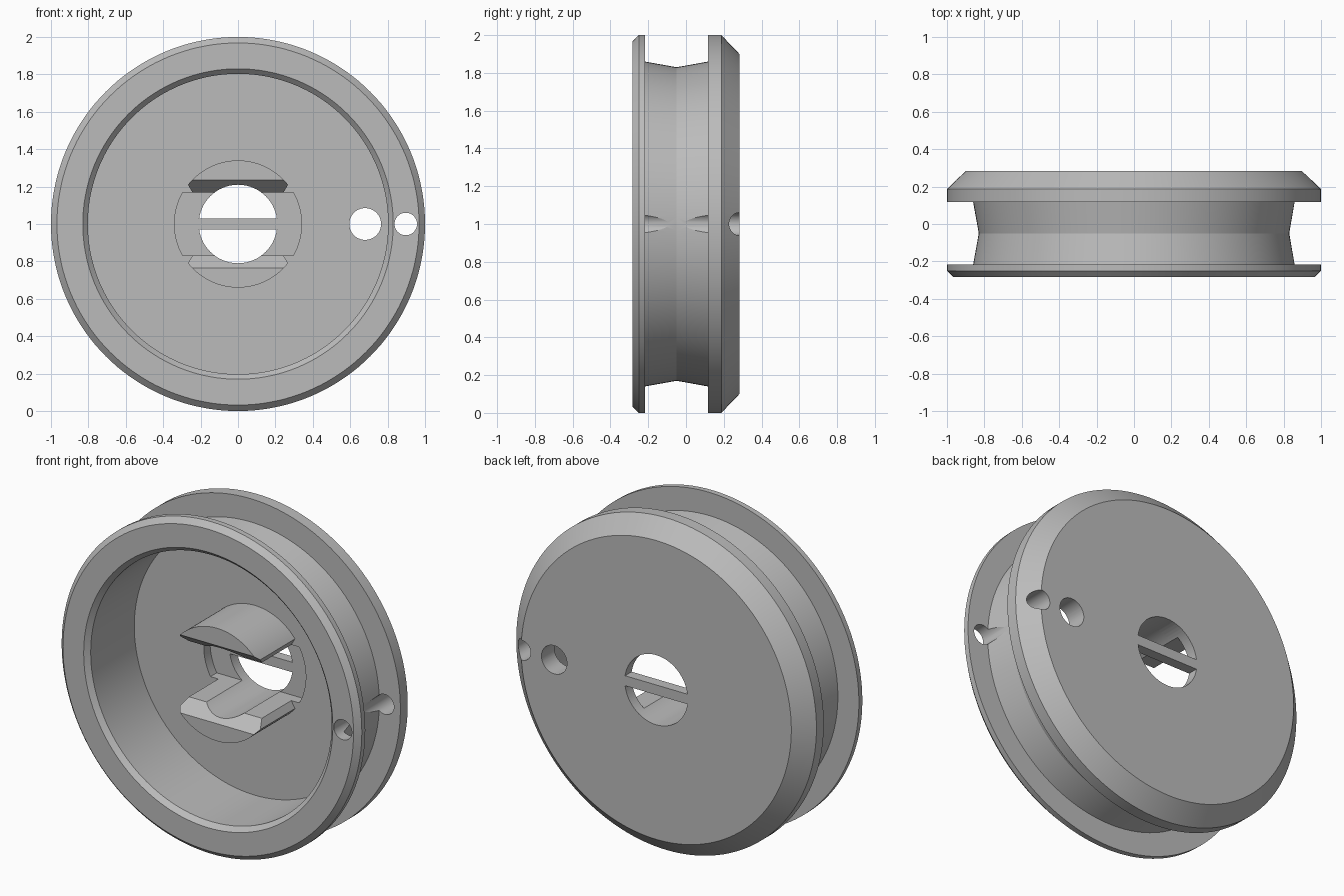
import bpy, bmesh, math
from mathutils import Vector

if "Cube" in bpy.data.objects:
    bpy.data.objects.remove(bpy.data.objects["Cube"])

grey = bpy.data.materials.new("plain_grey")
grey.use_nodes = True
grey.diffuse_color = (0.5, 0.5, 0.5, 1)
grey.node_tree.nodes["Principled BSDF"].inputs["Base Color"].default_value = (0.5, 0.5, 0.5, 1)

AXIS = 1.0          # height of the wheel axis
FRONT, BACK = -0.283, 0.283
FLOOR, RECESS = 0.16, 0.22
HUB, BORE, SLOT = 0.34, 0.21, 0.168


def finish(name, bm):
    bmesh.ops.recalc_face_normals(bm, faces=bm.faces)
    mesh = bpy.data.meshes.new(name)
    bm.to_mesh(mesh)
    bm.free()
    mesh.materials.append(grey)
    obj = bpy.data.objects.new(name, mesh)
    bpy.context.collection.objects.link(obj)
    obj.location.z = AXIS
    return obj


def arc(radius, start, end, steps, cx=0):
    """Points (x, z) along an arc, angles in radians."""
    return [(cx + radius * math.cos(start + (end - start) * i / steps),
             radius * math.sin(start + (end - start) * i / steps)) for i in range(steps + 1)]


def prism_mesh(points, y0, y1):
    bm = bmesh.new()
    face = bm.faces.new([bm.verts.new((x, y0, z)) for x, z in points])
    ext = bmesh.ops.extrude_face_region(bm, geom=[face])
    moved = [g for g in ext["geom"] if isinstance(g, bmesh.types.BMVert)]
    bmesh.ops.translate(bm, verts=moved, vec=(0, y1 - y0, 0))
    return bm


def cut(obj, points, y0, y1):
    """Subtract a prism running along y."""
    cutter = finish("cutter", prism_mesh(points, y0, y1))
    cutter.hide_render = True
    mod = obj.modifiers.new("cut", "BOOLEAN")
    mod.operation = "DIFFERENCE"
    mod.solver = "EXACT"
    mod.object = cutter
    select(obj)
    bpy.ops.object.modifier_apply(modifier=mod.name)
    bpy.data.objects.remove(cutter)


def select(obj):
    bpy.ops.object.select_all(action="DESELECT")
    obj.select_set(True)
    bpy.context.view_layer.objects.active = obj


def circle(radius, cx=0):
    return arc(radius, 0, math.tau, 64, cx)[:-1]


def smooth(obj):
    select(obj)
    bpy.ops.object.shade_smooth_by_angle(angle=math.radians(15))


# Wheel body: lathed section (radius, y) with a V groove and a deep front cup
section = [(0, BACK), (0.9, BACK), (1, 0.187), (1, 0.117), (0.86, 0.117),
           (0.83, -0.05), (0.86, -0.217), (1, -0.217), (1, -0.25),
           (0.968, FRONT), (0.83, FRONT), (0.803, -0.255), (0.803, FLOOR), (0, FLOOR)]
bm = bmesh.new()
verts = [bm.verts.new((r, y, 0)) for r, y in section]
edges = [bm.edges.new(pair) for pair in zip(verts, verts[1:])]
bmesh.ops.spin(bm, geom=verts + edges, cent=(0, 0, 0), axis=(0, 1, 0),
               angle=math.tau, steps=144, use_duplicate=False)
bmesh.ops.remove_doubles(bm, verts=bm.verts, dist=0.0005)
wheel = finish("wheel_body", bm)

# Side recesses around the hub, centre bore, finger hole and rim pin hole
a = math.asin(SLOT / HUB)
cut(wheel, arc(HUB, -a, a, 16) + arc(HUB, math.pi - a, math.pi + a, 16), 0, RECESS)
cut(wheel, circle(BORE), 0, 0.4)
cut(wheel, circle(0.085, 0.68), 0, 0.4)
cut(wheel, circle(0.06, 0.897), -0.4, 0.4)
smooth(wheel)

# Two hub clips with a slanted lip at the front
TIP = -0.2
lip_angle = math.asin(0.21 / HUB)
for name, side in (("upper_clip", 1), ("lower_clip", -1)):
    outline = arc(HUB, lip_angle, math.pi - lip_angle, 32) + [(-0.243, SLOT), (0.243, SLOT)]
    bm = prism_mesh([(x, z * side) for x, z in outline], TIP, FLOOR + 0.004)
    cutplane = bmesh.ops.bisect_plane(
        bm, geom=bm.verts[:] + bm.edges[:] + bm.faces[:], dist=0.0001,
        plane_co=(0, TIP, 0.235 * side), plane_no=Vector((0, -0.067, -0.08 * side)).normalized(),
        clear_outer=True)
    rim = [g for g in cutplane["geom_cut"] if isinstance(g, bmesh.types.BMEdge)]
    bmesh.ops.holes_fill(bm, edges=rim, sides=0)
    clip = finish(name, bm)
    cut(clip, circle(BORE), -0.4, 0.4)
    smooth(clip)

# Flat bar across the bore
half = 0.03
finish("cross_bar", prism_mesh([(-BORE, -half), (BORE, -half), (BORE, half), (-BORE, half)],
                               RECESS, BACK))
